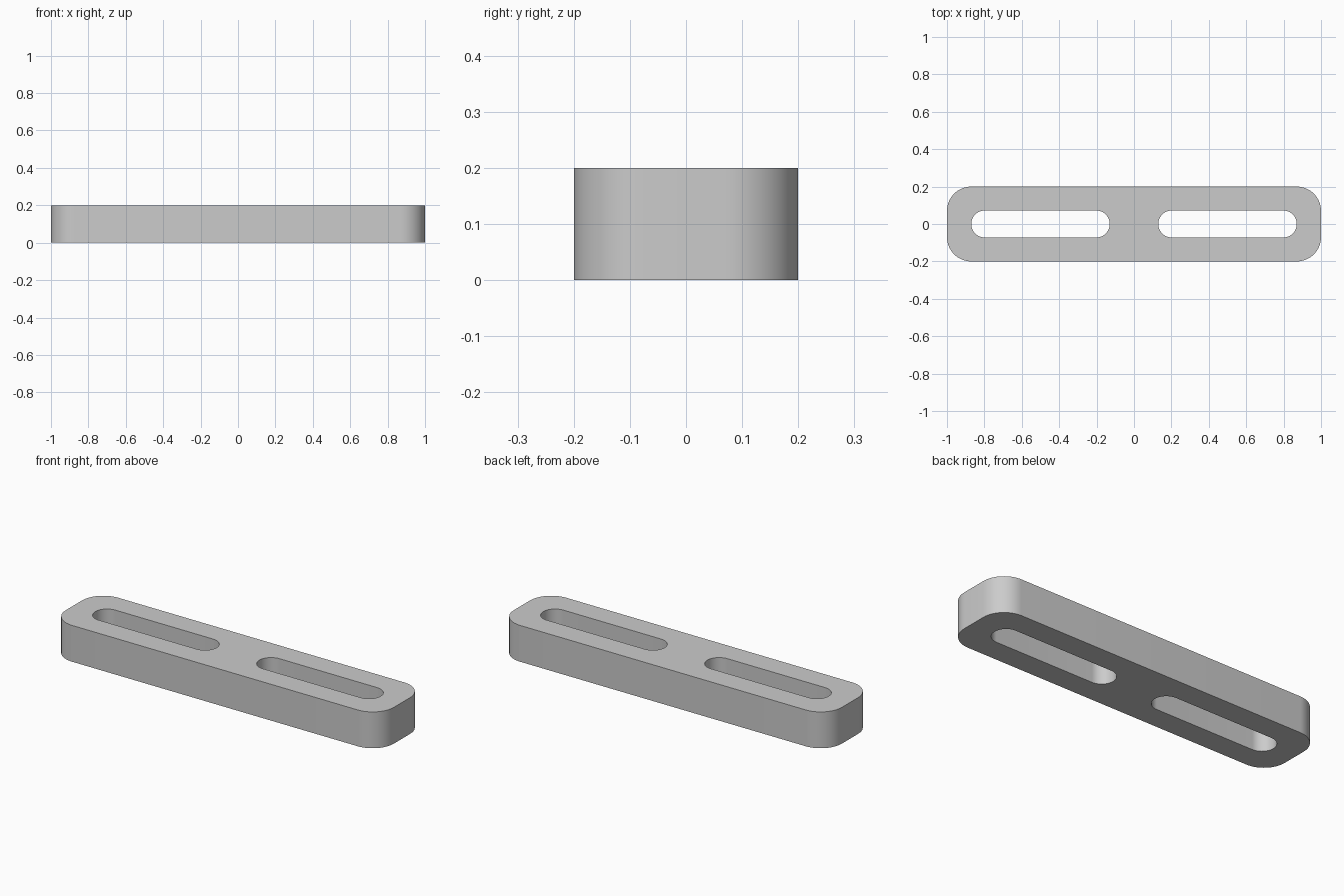
import bpy, bmesh, math

cube = bpy.data.objects.get("Cube")
if cube:
    bpy.data.objects.remove(cube, do_unlink=True)

THICKNESS = 0.2
STEPS = 16

# Plain grey finish
grey = bpy.data.materials.new("light grey")
grey.use_nodes = True
colour = (0.6, 0.6, 0.6, 1)
grey.diffuse_color = colour
grey.node_tree.nodes["Principled BSDF"].inputs["Base Color"].default_value = colour


def rounded_outline(bm, cx, half_x, half_y, radius):
    """Add a closed rounded rectangle of edges at z = 0."""
    verts = []
    for corner, (sx, sy) in enumerate(((1, 1), (-1, 1), (-1, -1), (1, -1))):
        for i in range(STEPS + 1):
            a = (corner + i / STEPS) * math.pi / 2
            p = (cx + sx * (half_x - radius) + radius * math.cos(a),
                 sy * (half_y - radius) + radius * math.sin(a), 0)
            verts.append(bm.verts.new(p))
    for i, v in enumerate(verts):
        bm.edges.new((v, verts[(i + 1) % len(verts)]))


# Bar outline with two round-ended slots
bm = bmesh.new()
rounded_outline(bm, 0, 1, 0.2, 0.13)
for side in (-1, 1):
    rounded_outline(bm, side * 0.5, 0.37, 0.072, 0.072)
bmesh.ops.remove_doubles(bm, verts=bm.verts, dist=1e-5)
bmesh.ops.triangle_fill(bm, edges=bm.edges[:], use_beauty=True)

# Give the bar its thickness
top = bmesh.ops.extrude_face_region(bm, geom=bm.faces[:], use_keep_orig=True)
bmesh.ops.translate(bm, vec=(0, 0, THICKNESS),
                    verts=[g for g in top["geom"] if isinstance(g, bmesh.types.BMVert)])
bmesh.ops.recalc_face_normals(bm, faces=bm.faces)

mesh = bpy.data.meshes.new("slotted_bar")
bm.to_mesh(mesh)
bm.free()
mesh.materials.append(grey)
bar = bpy.data.objects.new("slotted_bar", mesh)
bpy.context.collection.objects.link(bar)

# Smooth round ends, crisp rims
bpy.ops.object.select_all(action='DESELECT')
bar.select_set(True)
bpy.context.view_layer.objects.active = bar
bpy.ops.object.shade_smooth_by_angle(angle=math.radians(30))
